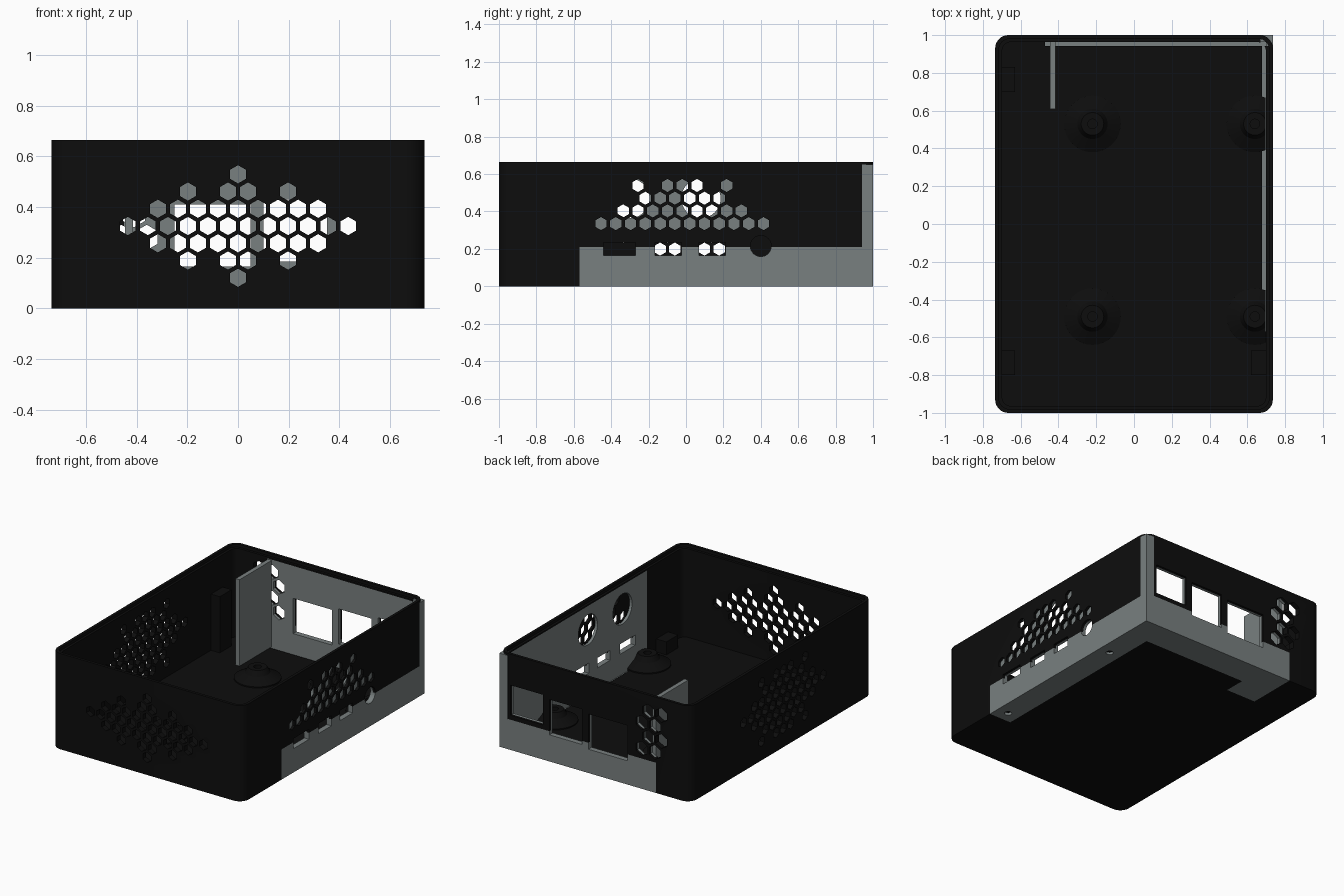
import bpy, bmesh, math
from mathutils import Matrix, Vector

if "Cube" in bpy.data.objects:
    bpy.data.objects.remove(bpy.data.objects["Cube"])


def material(name, rgb):
    m = bpy.data.materials.new(name)
    m.diffuse_color = (*rgb, 1)
    m.use_nodes = True
    m.node_tree.nodes["Principled BSDF"].inputs["Base Color"].default_value = m.diffuse_color
    return m


BLACK = material("matte_black", (0.004, 0.004, 0.004))
GREY = material("cool_grey", (0.19, 0.215, 0.215))


def finish(name, bm, mat=None):
    bmesh.ops.recalc_face_normals(bm, faces=bm.faces)
    me = bpy.data.meshes.new(name)
    bm.to_mesh(me)
    bm.free()
    ob = bpy.data.objects.new(name, me)
    bpy.context.collection.objects.link(ob)
    if mat:
        me.materials.append(mat)
    return ob


def add_box(bm, x0, x1, y0, y1, z0, z1):
    m = Matrix.Translation(((x0 + x1) / 2, (y0 + y1) / 2, (z0 + z1) / 2)) @ Matrix.Diagonal((x1 - x0, y1 - y0, z1 - z0, 1))
    bmesh.ops.create_cube(bm, size=1, matrix=m)


def boxes(name, dims, mat=None):
    bm = bmesh.new()
    for d in dims:
        add_box(bm, *d)
    return finish(name, bm, mat)


def add_prism(bm, center, r, depth, sides, axis):
    # n-sided prism along an axis; hexagons point upward
    c = Vector(center)
    rot = {'X': Matrix.Rotation(math.pi / 2, 4, 'Y'),
           'Y': Matrix.Rotation(math.pi / 2, 4, 'X'), 'Z': Matrix()}[axis]
    turn = Matrix.Rotation(math.pi / 2 if axis == 'X' else 0, 4, 'Z')
    m = Matrix.Translation(c) @ rot @ turn @ Matrix.Rotation(0 if axis != 'X' else math.pi / 2, 4, 'Z')
    res = bmesh.ops.create_cone(bm, cap_ends=True, segments=sides, radius1=r, radius2=r, depth=depth, matrix=m)
    if sides == 6:
        # turn the hexagon so its highest point is a corner
        vs = res['verts']
        top = max(v.co.z for v in vs) - c.z
        if top < r * 0.95:
            bmesh.ops.rotate(bm, verts=vs, cent=c, matrix=Matrix.Rotation(math.pi / 6, 3, axis))


def prisms(name, centers, r, depth, sides, axis):
    bm = bmesh.new()
    for c in centers:
        add_prism(bm, c, r, depth, sides, axis)
    return finish(name, bm)


def rounded_prism(name, hx, hy, r, z0, z1, mat=None):
    bm = bmesh.new()
    vs = []
    for sx, sy, a0 in ((1, 1, 0), (-1, 1, 90), (-1, -1, 180), (1, -1, 270)):
        for i in range(9):
            a = math.radians(a0 + i * 90 / 8)
            vs.append(bm.verts.new((sx * (hx - r) + r * math.cos(a), sy * (hy - r) + r * math.sin(a), z0)))
    f = bm.faces.new(vs)
    ext = bmesh.ops.extrude_face_region(bm, geom=[f])['geom']
    bmesh.ops.translate(bm, vec=(0, 0, z1 - z0), verts=[g for g in ext if isinstance(g, bmesh.types.BMVert)])
    return finish(name, bm, mat)


def boolean(ob, cutters, op='DIFFERENCE'):
    for c in cutters:
        c.hide_render = True
        m = ob.modifiers.new("cut", 'BOOLEAN')
        m.operation, m.solver, m.object = op, 'EXACT', c
    bpy.context.view_layer.update()
    me = bpy.data.meshes.new_from_object(ob.evaluated_get(bpy.context.evaluated_depsgraph_get()))
    ob.modifiers.clear()
    ob.data = me


def smooth(ob):
    bpy.ops.object.select_all(action='DESELECT')
    ob.select_set(True)
    bpy.context.view_layer.objects.active = ob
    bpy.ops.object.shade_smooth_by_angle(angle=math.radians(30))


HX, HY, H = 0.735, 1.0, 0.665
WALL, FLOOR, P = 0.037, 0.03, 0.079

# honeycomb layouts: (row offset, hole positions in units of the pitch)
front_rows = {0: [i - 5.5 for i in range(12)], 1: list(range(-4, 5)),
              2: [-2.5, -.5, .5, 2.5], 3: [0]}
side_rows = {0: [i - 5.5 for i in range(12)], 1: list(range(-4, 5)),
             2: [-2.5, -1.5, -.5, .5, 1.5, 2.5], 3: [-3, -1, 0, 1, 3]}


def honeycomb(rows, z0, signs, dz=0.068):
    return [(u * P, z0 + s * k * dz) for k, us in rows.items() for s in (signs if k else (1,)) for u in us]


front_vent = prisms("front_vent_cutter", [(u, -HY, z) for u, z in honeycomb(front_rows, .325, (1, -1))], .036, .2, 6, 'Y')
left_vent = prisms("left_vent_cutter", [(-HX, u - .02, z) for u, z in honeycomb(side_rows, .335, (1, -1))], .035, .2, 6, 'X')
right_vent = prisms("right_vent_cutter", [(HX, u - .02, z) for u, z in honeycomb(side_rows, .335, (1,))], .035, .2, 6, 'X')
back_vent = prisms("back_vent_cutter", [(-.36 - .1 * i - (.05 if k % 2 else 0), HY, .28 + .09 * k)
                                        for k in range(4) for i in range(2)], .05, .2, 6, 'Y')
windows = boxes("port_window_cutter", [(-.25, .05, .9, 1.1, .165, .41), (.10, .35, .9, 1.1, .185, .43),
                                       (.40, .65, .9, 1.1, .24, .45)])
notches = boxes("side_port_cutter", [(.6, .8, -.44, -.27, .165, .235), (.6, .8, -.165, -.025, .165, .235),
                                     (.6, .8, .07, .21, .165, .235)])
jack = prisms("jack_cutter", [(HX, .4, .215)], .056, .2, 32, 'X')
fan_holes = prisms("fan_hole_cutter", [(HX, .08, .47), (HX, -.3, .47)], .105, .2, 32, 'X')
screws = prisms("screw_hole_cutter", [(.65, .53, 0), (.65, -.49, 0)], .024, .036, 20, 'Z')

# regions of the grey insert, shared between the insert and the shell recess
XI, YI = HX - WALL, HY - WALL
insert = {
    "side_panel": (XI, HX, -.57, HY, 0, .21),
    "back_panel": (-.47, HX, YI, HY, 0, .21),
    "corner_post_side": (XI, HX, .942, HY, 0, .65),
    "corner_post_back": (.67, HX, YI, HY, 0, .65),
    "bottom_side_strip": (.565, HX, -.57, HY, 0, .018),
    "bottom_back_strip": (-.47, HX, .80, HY, 0, .018),
    "bottom_tab": (-.47, -.24, .65, HY, 0, .018),
    "side_liner": (XI, HX - .018, -.57, HY - .01, FLOOR, .635),
    "back_liner": (-.45, HX - .01, YI, HY - .018, FLOOR, .635),
}

# outer shell
shell = rounded_prism("outer_shell", HX, HY, .07, 0, H, BLACK)
cavity = rounded_prism("cavity_cutter", HX - WALL, HY - WALL, .045, FLOOR, 1)
rebate = rounded_prism("lid_rebate_cutter", HX - .02, HY - .02, .055, .645, 1)
recess = []
for n, (x0, x1, y0, y1, z0, z1) in insert.items():
    g = .1
    recess.append(boxes(n + "_recess_cutter", [(x0 - (.02 if x0 == XI else 0), x1 + (g if x1 == HX else 0),
                                               y0 - (.02 if y0 == YI else 0), y1 + (g if y1 == HY else 0),
                                               z0 - (g if z0 == 0 else 0), z1)]))
boolean(shell, [cavity, rebate] + recess + [front_vent, left_vent, right_vent, back_vent, windows, notches, jack])
smooth(shell)

# grey insert panels
cuts = {"side_panel": [notches, jack], "back_panel": [windows], "side_liner": [notches, jack, fan_holes],
        "back_liner": [windows, back_vent], "bottom_side_strip": [screws]}
for n, d in insert.items():
    ob = boxes(n, [d], GREY)
    if n in cuts:
        boolean(ob, cuts[n])

# upright divider
boxes("divider_plate", [(-.445, -.415, .61, YI, FLOOR, .63)], GREY)

# floor standoffs, trimmed where they meet the wall
trim = boxes("standoff_trim", [(-.7, XI - .002, -.9, .9, .019, .3)])
profile = [(0, .02), (.15, .02), (.15, .038), (.08, .075), (.06, .11), (.025, .11), (.025, .05), (0, .05)]
for i, (x, y) in enumerate([(-.22, .53), (-.22, -.49), (.64, .53), (.64, -.49)]):
    bm = bmesh.new()
    vs = [bm.verts.new((x + r, y, z)) for r, z in profile]
    es = [bm.edges.new(p) for p in zip(vs, vs[1:])]
    bmesh.ops.spin(bm, geom=vs + es, cent=(x, y, 0), axis=(0, 0, 1), angle=2 * math.pi, steps=32)
    bmesh.ops.remove_doubles(bm, verts=bm.verts, dist=1e-4)
    ob = finish(f"standoff_{i + 1}", bm, BLACK)
    boolean(ob, [trim], 'INTERSECT')
    smooth(ob)

# small clip ribs on the inner walls
boxes("clip_ribs", [(-XI, -.63, y0, y0 + .13, FLOOR, z) for y0, z in ((.70, .42), (-.80, .12))]
      + [(.62, XI, -.80, -.67, FLOOR, .12)], BLACK)

# remove the helper cutters
for ob in list(bpy.data.objects):
    if ob.hide_render:
        bpy.data.objects.remove(ob)
